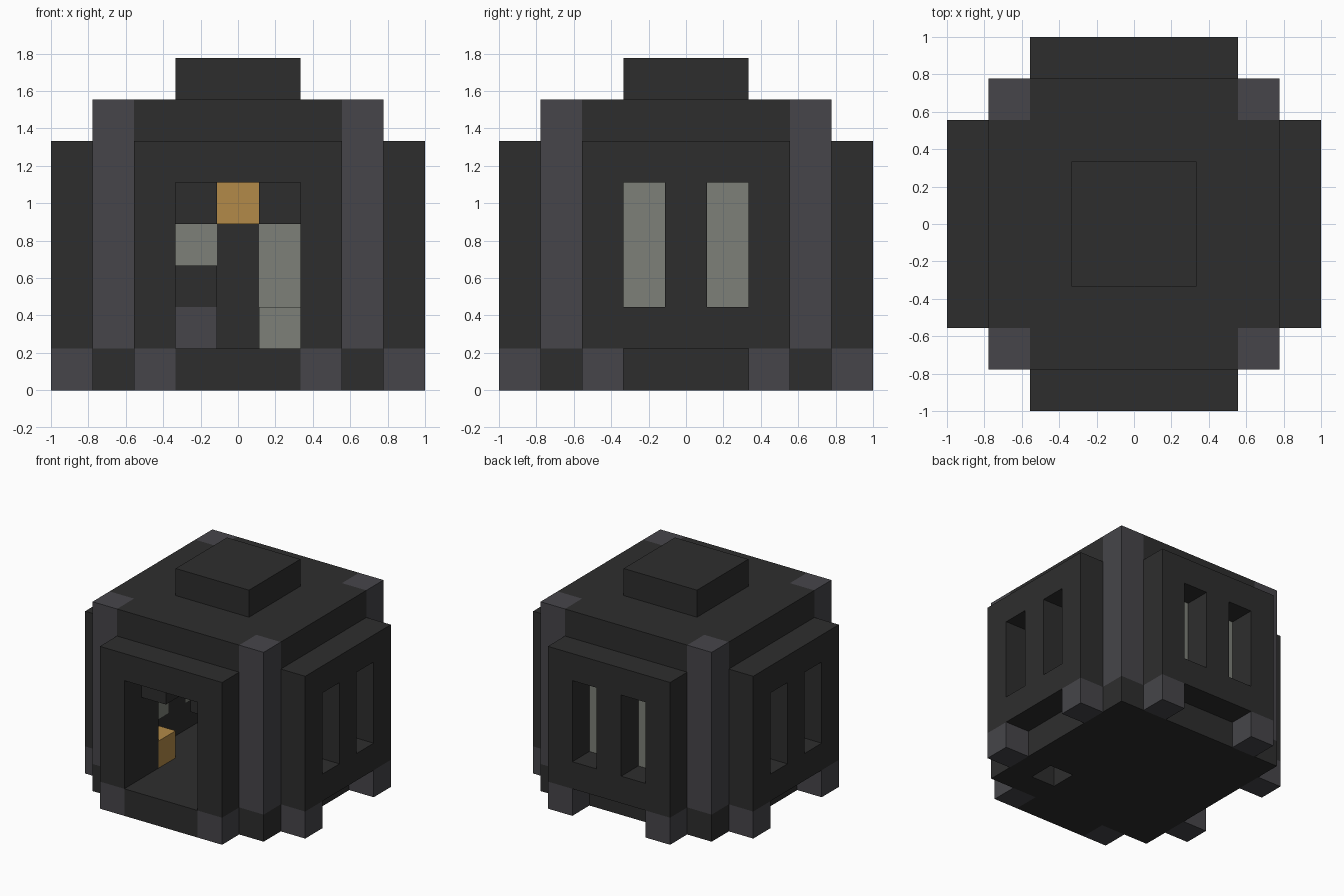
import bpy
import bmesh
from mathutils import Vector
from itertools import product

cube = bpy.data.objects.get("Cube")
if cube:
    bpy.data.objects.remove(cube, do_unlink=True)

CELL = 2 / 9      # edge of one block
MID = 4           # index of the middle block


def material(name, rgb):
    m = bpy.data.materials.new(name)
    m.use_nodes = True
    col = (*rgb, 1)
    m.diffuse_color = col
    bsdf = next(n for n in m.node_tree.nodes if n.type == 'BSDF_PRINCIPLED')
    bsdf.inputs["Base Color"].default_value = col
    return m


dark = material("dark stone", (0.027, 0.027, 0.027))
grey = material("grey stone", (0.061, 0.060, 0.068))
pale = material("pale glass", (0.205, 0.216, 0.188))
amber = material("amber lamp", (0.445, 0.254, 0.065))

blocks = {}       # block position -> part name
parts = {}        # part name -> material


def turn(x, y, side):
    """Quarter turns about the centre: front, right, back, left."""
    for _ in range(side):
        x, y = 2 * MID - y, x
    return x, y


def fill(part, mat, xs, ys, zs, side=0):
    """Fill inclusive ranges of blocks; no part name carves them away."""
    if part:
        parts[part] = mat
    spans = [range(lo, hi + 1) for lo, hi in (xs, ys, zs)]
    for x, y, z in product(*spans):
        key = (*turn(x, y, side), z)
        if part:
            blocks[key] = part
        else:
            blocks.pop(key, None)


# Main shell: floor, walls and roof around a hollow room
fill("walls", dark, (1, 7), (1, 7), (1, 5))
fill(None, None, (2, 6), (2, 6), (1, 5))
fill("floor", dark, (1, 7), (1, 7), (0, 0))
fill("roof", dark, (1, 7), (1, 7), (6, 6))
fill("roof_cap", dark, (3, 5), (3, 5), (7, 7))

# Raised panel, feet and corner post on each of the four sides
for side, name in enumerate(("front", "right", "back", "left")):
    fill(name + "_panel", dark, (2, 6), (0, 0), (1, 5), side)
    fill(name + "_corner_post", grey, (1, 1), (1, 1), (1, 6), side)
    for x in (2, 6):
        fill(name + "_feet", grey, (x, x), (0, 0), (0, 0), side)
    if side:      # window slots with recessed panes
        for x in (3, 5):
            fill(None, None, (x, x), (0, 0), (2, 4), side)
            fill(name + "_panes", pale, (x, x), (1, 1), (2, 4), side)

# Doorway with a stepped arch behind it, and its doorstep
fill(None, None, (3, 5), (0, 0), (1, 4))
fill(None, None, (3, 5), (1, 1), (1, 3))
fill(None, None, (4, 4), (1, 1), (4, 4))
fill("doorstep", dark, (3, 5), (0, 0), (0, 0))

# Furnishings and the floor opening
fill("floor_lamp", amber, (2, 2), (2, 2), (1, 1))
fill("wall_lamp", amber, (4, 4), (6, 6), (4, 4))
fill("stand_base", grey, (3, 3), (6, 6), (1, 1))
fill("stand_top", dark, (3, 3), (6, 6), (2, 2))
fill("pale_block", pale, (5, 5), (6, 6), (1, 1))
fill(None, None, (6, 6), (2, 2), (0, 0))


def build(part, mat):
    """Make one object from the exposed faces of a part's blocks."""
    bm = bmesh.new()
    for key in [k for k, p in blocks.items() if p == part]:
        for axis, sign in product(range(3), (-1, 1)):
            n = Vector((0, 0, 0))
            n[axis] = sign
            if tuple(int(a + b) for a, b in zip(key, n)) in blocks:
                continue
            u, v = Vector((0, 0, 0)), Vector((0, 0, 0))
            u[(axis + 1) % 3] = 1
            v[(axis + 2) % 3] = sign
            centre = Vector(key) + Vector((-MID, -MID, 0.5)) + n / 2
            corners = (-u - v, u - v, u + v, v - u)
            bm.faces.new([bm.verts.new((centre + c / 2) * CELL) for c in corners])
    bmesh.ops.remove_doubles(bm, verts=bm.verts, dist=CELL / 100)
    mesh = bpy.data.meshes.new(part)
    bm.to_mesh(mesh)
    bm.free()
    mesh.materials.append(mat)
    bpy.context.collection.objects.link(bpy.data.objects.new(part, mesh))


for part, mat in parts.items():
    build(part, mat)
